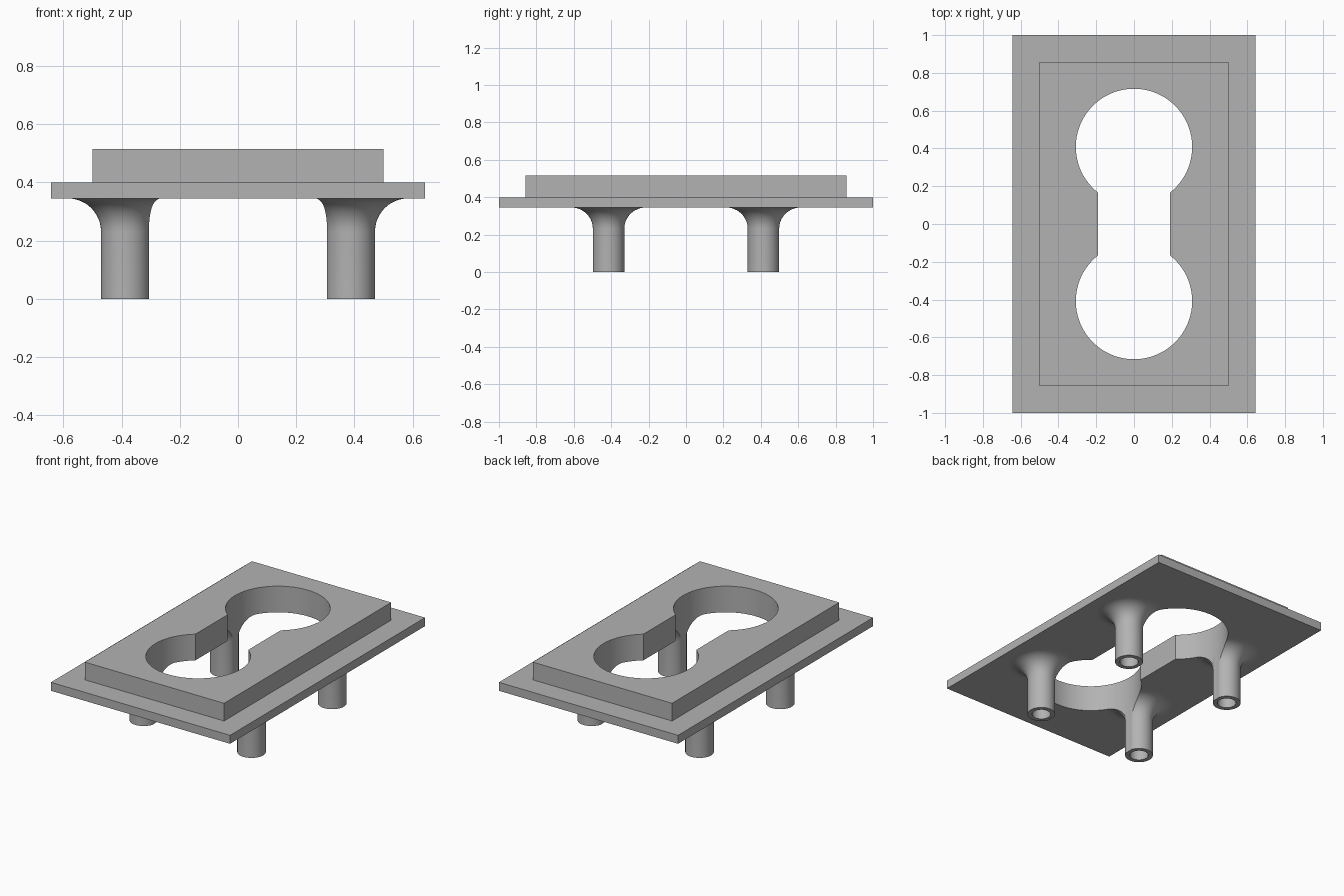
import bpy, bmesh
from math import asin, cos, sin, pi, radians
from mathutils import Matrix

cube = bpy.data.objects.get("Cube")
if cube:
    bpy.data.objects.remove(cube, do_unlink=True)

grey = bpy.data.materials.new("plain grey")
GREY = (0.45, 0.45, 0.45, 1)
grey.use_nodes = True
grey.diffuse_color = GREY
grey.node_tree.nodes["Principled BSDF"].inputs["Base Color"].default_value = GREY

PLATE_BOTTOM, PLATE_TOP, PANEL_TOP = 0.345, 0.40, 0.515
HOLE_R, HOLE_Y, SLOT = 0.308, 0.408, 0.19      # two round holes joined by a slot
POST_X, POST_Y, POST_R = 0.387, 0.414, 0.084
BORE_R, FILLET = 0.056, 0.114


def finish(name, bm):
    bmesh.ops.recalc_face_normals(bm, faces=bm.faces)
    mesh = bpy.data.meshes.new(name)
    bm.to_mesh(mesh)
    bm.free()
    mesh.materials.append(grey)
    obj = bpy.data.objects.new(name, mesh)
    bpy.context.collection.objects.link(obj)
    return obj


def prism(name, outline, bottom, top):
    bm = bmesh.new()
    face = bm.faces.new([bm.verts.new((x, y, bottom)) for x, y in outline])
    side = bmesh.ops.extrude_face_region(bm, geom=[face])["geom"]
    verts = [g for g in side if isinstance(g, bmesh.types.BMVert)]
    bmesh.ops.translate(bm, verts=verts, vec=(0, 0, top - bottom))
    return finish(name, bm)


def slab(name, half_x, half_y, bottom, top):
    corners = [(-half_x, -half_y), (half_x, -half_y), (half_x, half_y), (-half_x, half_y)]
    return prism(name, corners, bottom, top)


def post(name, x, y):
    # Hollow tube with a rounded flare, turned around its axis
    profile = [(0, PLATE_BOTTOM - 0.005), (BORE_R, PLATE_BOTTOM - 0.005), (BORE_R, 0), (POST_R, 0)]
    for i in range(13):
        a = pi / 2 * i / 12
        profile.append((POST_R + FILLET * (1 - cos(a)), PLATE_BOTTOM - FILLET * (1 - sin(a))))
    profile += [(POST_R + FILLET, PLATE_BOTTOM + 0.015), (0, PLATE_BOTTOM + 0.015)]
    bm = bmesh.new()
    verts = [bm.verts.new((r, 0, z)) for r, z in profile]
    edges = [bm.edges.new(pair) for pair in zip(verts, verts[1:])]
    bmesh.ops.spin(bm, geom=verts + edges, cent=(0, 0, 0), axis=(0, 0, 1),
                   angle=2 * pi, steps=64, use_duplicate=False)
    bmesh.ops.remove_doubles(bm, verts=bm.verts, dist=1e-5)
    bmesh.ops.transform(bm, matrix=Matrix.Translation((x, y, 0)), verts=bm.verts)
    return finish(name, bm)


# Plate, raised panel and four posts
parts = [slab("base_plate", 0.643, 1, PLATE_BOTTOM, PLATE_TOP),
         slab("raised_panel", 0.5, 0.857, PLATE_TOP, PANEL_TOP)]
for end, sy in (("front", -1), ("back", 1)):
    for side, sx in (("left", 1), ("right", -1)):
        parts.append(post(f"{end}_{side}_post", sx * POST_X, sy * POST_Y))

# Opening cut through every part, flares included
phi = asin(SLOT / HOLE_R)
start, sweep = phi - pi / 2, 2 * pi - 2 * phi
arc = [(HOLE_R * cos(start + sweep * i / 72), HOLE_Y + HOLE_R * sin(start + sweep * i / 72))
       for i in range(73)]
cutter = prism("opening_cutter", arc + [(-x, -y) for x, y in arc], -0.1, 0.7)
cutter.hide_render = True

for obj in parts:
    bpy.ops.object.select_all(action="DESELECT")
    obj.select_set(True)
    bpy.context.view_layer.objects.active = obj
    cut = obj.modifiers.new("opening", "BOOLEAN")
    cut.operation, cut.solver, cut.object = "DIFFERENCE", "EXACT", cutter
    bpy.ops.object.modifier_apply(modifier=cut.name)
    bpy.ops.object.shade_smooth_by_angle(angle=radians(25))

bpy.data.objects.remove(cutter, do_unlink=True)
